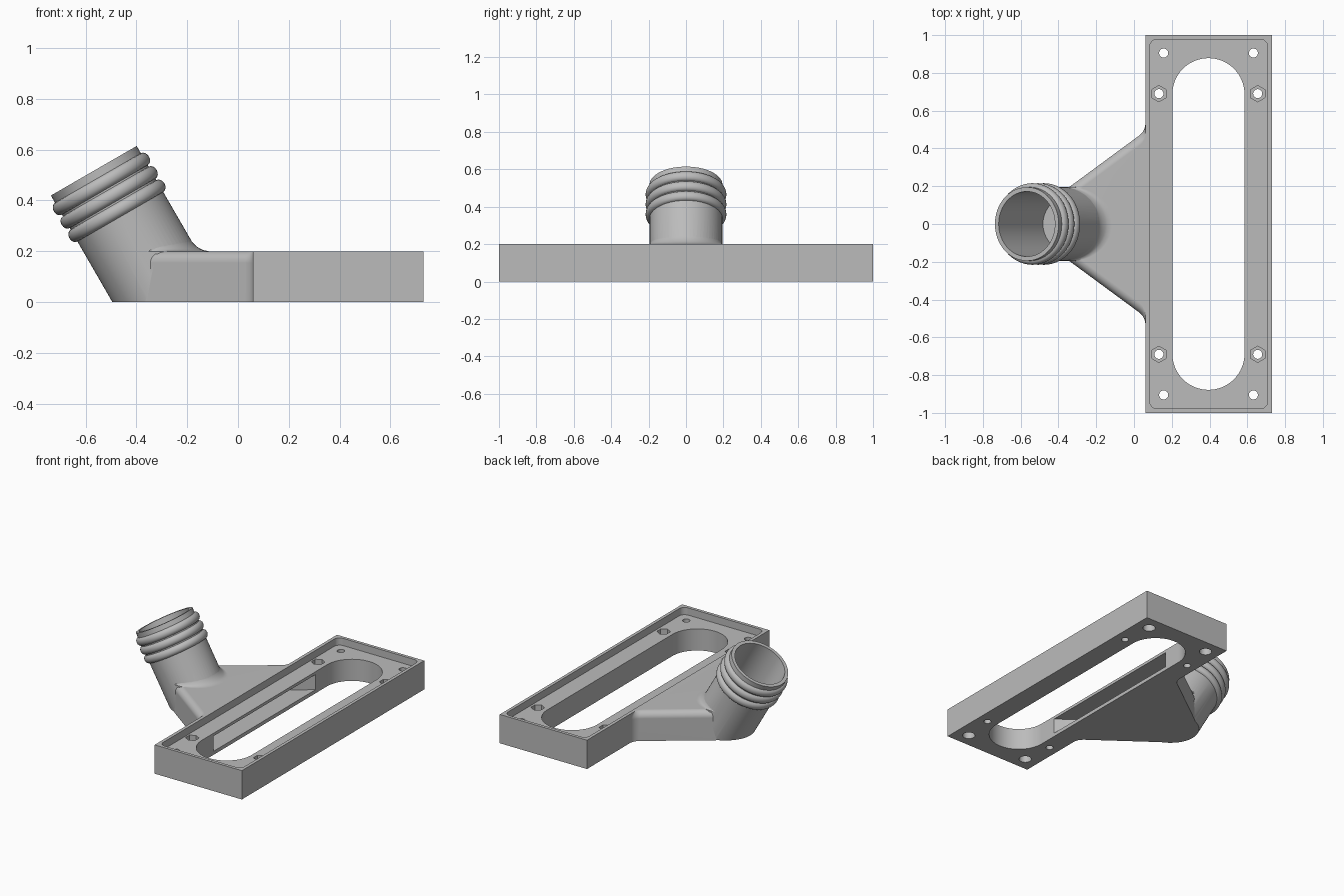
import bpy, bmesh
from math import sin, cos, pi, sqrt
from mathutils import Vector

old = bpy.data.objects.get("Cube")
if old:
    bpy.data.objects.remove(old, do_unlink=True)

grey = bpy.data.materials.new("plain_grey")
grey.use_nodes = True
colour = (0.5, 0.5, 0.5, 1)
grey.diffuse_color = colour
grey.node_tree.nodes["Principled BSDF"].inputs["Base Color"].default_value = colour


def loft(name, rings, floor=None):
    """Closed solid through equal-length rings, optionally cut flat at a floor height."""
    bm = bmesh.new()
    loops = [[bm.verts.new(p) for p in ring] for ring in rings]
    n = len(loops[0])
    for a, b in zip(loops, loops[1:]):
        for i in range(n):
            j = (i + 1) % n
            bm.faces.new((a[i], a[j], b[j], b[i]))
    bm.faces.new(loops[0][::-1])
    bm.faces.new(loops[-1])
    if floor is not None:
        geom = bm.verts[:] + bm.edges[:] + bm.faces[:]
        bmesh.ops.bisect_plane(bm, geom=geom, plane_co=(0, 0, floor),
                               plane_no=(0, 0, 1), clear_inner=True)
        bmesh.ops.edgeloop_fill(bm, edges=[e for e in bm.edges if e.is_boundary])
    bmesh.ops.recalc_face_normals(bm, faces=bm.faces[:])
    mesh = bpy.data.meshes.new(name)
    bm.to_mesh(mesh)
    bm.free()
    mesh.materials.append(grey)
    ob = bpy.data.objects.new(name, mesh)
    bpy.context.scene.collection.objects.link(ob)
    return ob


def prism(name, outline, z0, z1):
    return loft(name, [[(x, y, z) for x, y in outline] for z in (z0, z1)])


def rounded(x0, x1, y, r, steps=12):
    """Rounded rectangle outline, symmetric in y."""
    pts = []
    corners = ((x1 - r, y - r), (x0 + r, y - r), (x0 + r, r - y), (x1 - r, r - y))
    for q, (cx, cy) in enumerate(corners):
        for k in range(steps + 1):
            t = (q + k / steps) * pi / 2
            pts.append((cx + r * cos(t), cy + r * sin(t)))
    return pts


def circle(cx, cy, r, n=24, turn=0):
    return [(cx + r * cos(turn + 2 * pi * i / n), cy + r * sin(turn + 2 * pi * i / n))
            for i in range(n)]


def mirrored(half):
    return half + [(x, -y) for x, y in reversed(half)]


# Tilted tube axis, starting where it meets the ground
base = Vector((-0.269, 0, 0))
axis = Vector((-0.5, 0, sqrt(0.75)))
side = Vector((sqrt(0.75), 0, 0.5))
across = Vector((0, 1, 0))
TOP = 0.597


def tube_ring(s, r, n=64):
    return [base + axis * s + side * (r * cos(2 * pi * i / n))
            + across * (r * sin(2 * pi * i / n)) for i in range(n)]


# Rectangular frame
body = prism("adapter_body", [(0.06, -1), (0.73, -1), (0.73, 1), (0.06, 1)], 0, 0.2)

# Flared duct with rounded upper edges
half = [(-0.38, 0.165), (-0.36, 0.183), (-0.33, 0.205), (0.03, 0.47),
        (0.045, 0.485), (0.055, 0.503), (0.06, 0.525), (0.075, 0.525)]
R = 0.045
layers = [(0, 0)] + [(0.2 - R + R * sin(k * pi / 16), 1.2 * R * (1 - cos(k * pi / 16)))
                     for k in range(9)]
funnel = loft("flared_duct", [[(x, y, z) for x, y in mirrored([(x, y - d) for x, y in half])]
                              for z, d in layers])

# Hose tube with three rounded ribs
profile = [(-0.25, 0.195), (TOP - 0.215, 0.195)]
for centre in (0.182, 0.121, 0.06):
    for k in range(9):
        t = pi * k / 8
        profile.append((TOP - centre - 0.027 * cos(t), 0.195 + 0.021 * sin(t)))
profile += [(TOP, 0.195)]
tube = loft("hose_tube", [tube_ring(s, r) for s, r in profile], floor=0)

# Fillet where the tube rises out of the duct
rings = []
F = 0.045
for k in range(-1, 9):
    u = max(k, 0) / 8
    z = 0.19 if k < 0 else 0.2 + F * u
    flare = F * (1 - sqrt(1 - (1 - u) ** 2)) + 0.006
    ring = []
    for i in range(64):
        t = 2 * pi * i / 64
        e = flare * max(0, cos(t)) - 0.006
        ring.append((base.x - z / sqrt(3) + (0.225 + e) * cos(t), (0.195 + e) * sin(t), z))
    rings.append(ring)
fillet = loft("tube_fillet", rings)

# Cavities: tray, slot, duct passage and bore
cutters = [
    prism("tray_cut", rounded(0.083, 0.708, 0.978, 0.04, 6), 0.15, 0.3),
    prism("slot_cut", rounded(0.203, 0.585, 0.878, 0.191, 16), -0.1, 0.3),
    prism("passage_cut", mirrored([(-0.3, 0.165), (-0.2, 0.265), (0.25, 0.595)]), 0.025, 0.13),
    loft("bore_cut", [tube_ring(s, 0.172) for s in (-0.25, TOP + 0.1)], floor=0.025),
]

# Screw holes: outer ones counterbored below, inner ones with hexagonal nut pockets above
for sy in (-1, 1):
    for x_outer, x_inner in ((0.157, 0.132), (0.632, 0.655)):
        cutters += [
            prism("screw_hole", circle(x_outer, sy * 0.905, 0.024), -0.1, 0.3),
            prism("counterbore", circle(x_outer, sy * 0.905, 0.04), -0.1, 0.06),
            prism("bolt_hole", circle(x_inner, sy * 0.69, 0.024), -0.1, 0.3),
            prism("nut_pocket", circle(x_inner, sy * 0.69, 0.043, 6, pi / 6), 0.09, 0.3),
        ]

# Fuse the solids, then carve the cavities
bpy.ops.object.select_all(action='DESELECT')
bpy.context.view_layer.objects.active = body
body.select_set(True)
steps = [(o, 'UNION') for o in (funnel, tube, fillet)] + [(o, 'DIFFERENCE') for o in cutters]
for other, operation in steps:
    mod = body.modifiers.new(other.name, 'BOOLEAN')
    mod.solver = 'EXACT'
    mod.operation = operation
    mod.object = other
    bpy.ops.object.modifier_apply(modifier=mod.name)
    bpy.data.objects.remove(other, do_unlink=True)

# Smooth curves, crisp edges, clean flat faces
bpy.ops.object.shade_smooth_by_angle(angle=pi / 6)
weighted = body.modifiers.new("clean_normals", 'WEIGHTED_NORMAL')
weighted.keep_sharp = True
